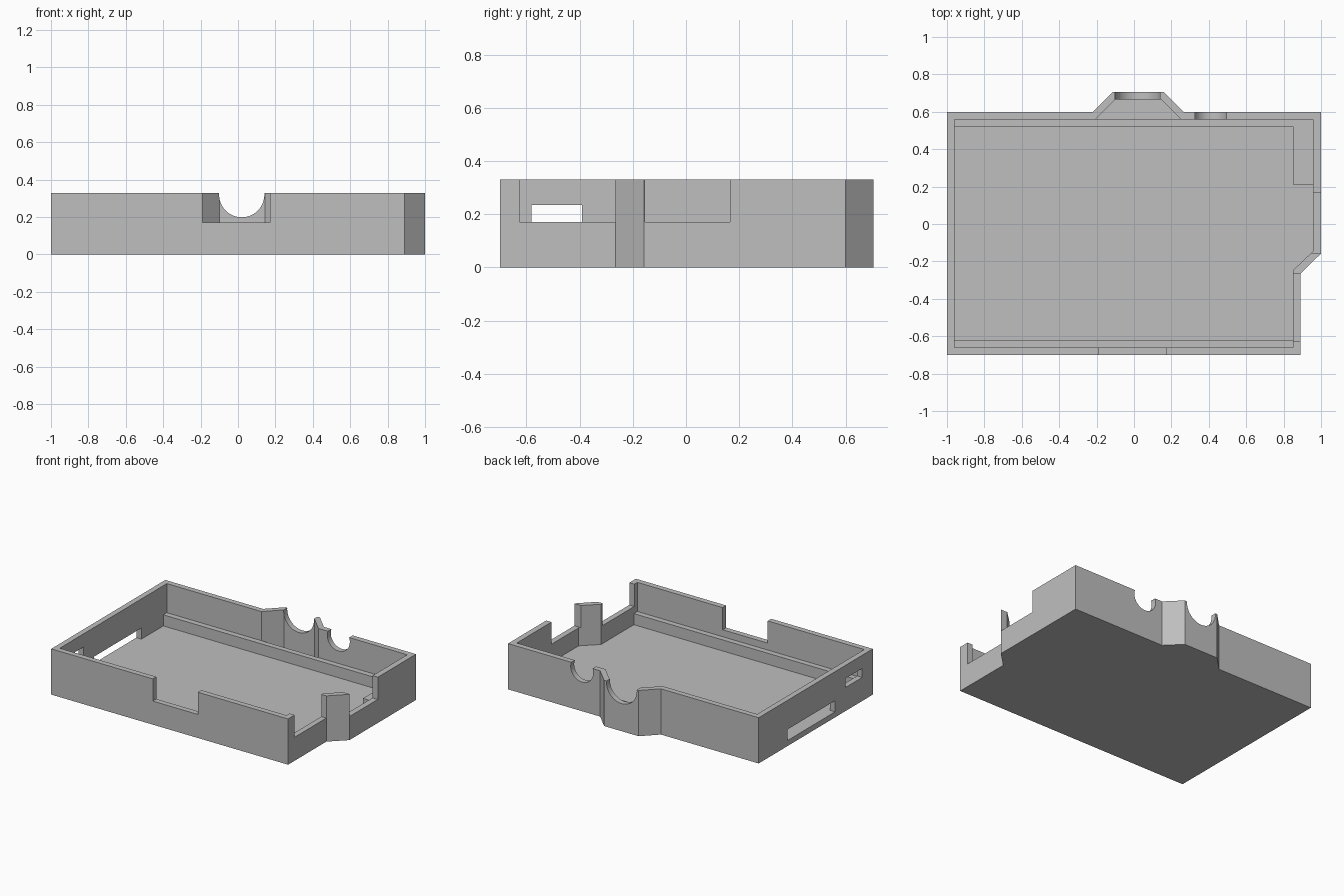
import bpy, bmesh, math
from mathutils import Vector

if "Cube" in bpy.data.objects:
    bpy.data.objects.remove(bpy.data.objects["Cube"], do_unlink=True)

TOP, FLOOR, LEDGE, NOTCH = 0.33, 0.04, 0.12, 0.17

grey = bpy.data.materials.new("plain grey plastic")
grey.use_nodes = True
colour = (0.52, 0.52, 0.52, 1)
grey.diffuse_color = colour
grey.node_tree.nodes["Principled BSDF"].inputs["Base Color"].default_value = colour


def prism(name, points, direction):
    """Extrude a planar outline into a closed solid."""
    bm = bmesh.new()
    face = bm.faces.new([bm.verts.new(p) for p in points])
    top = bmesh.ops.extrude_face_region(bm, geom=[face])["geom"]
    moved = [g for g in top if isinstance(g, bmesh.types.BMVert)]
    bmesh.ops.translate(bm, verts=moved, vec=Vector(direction))
    bmesh.ops.recalc_face_normals(bm, faces=bm.faces)
    mesh = bpy.data.meshes.new(name)
    bm.to_mesh(mesh)
    bm.free()
    mesh.materials.append(grey)
    ob = bpy.data.objects.new(name, mesh)
    bpy.context.collection.objects.link(ob)
    return ob


def slab(name, outline, z0, z1):
    return prism(name, [(x, y, z0) for x, y in outline], (0, 0, z1 - z0))


def box(name, x0, x1, y0, y1, z0, z1):
    return slab(name, [(x0, y0), (x1, y0), (x1, y1), (x0, y1)], z0, z1)


def round_cutter(name, x, z, radius, y0, y1, sides=48):
    angles = [2 * math.pi * i / sides for i in range(sides)]
    ring = [(x + radius * math.cos(a), y0, z + radius * math.sin(a)) for a in angles]
    return prism(name, ring, (0, y1 - y0, 0))


def cut(target, cutter):
    cutter.hide_render = True
    mod = target.modifiers.new("cut", "BOOLEAN")
    mod.operation = "DIFFERENCE"
    mod.solver = "EXACT"
    mod.object = cutter
    bpy.context.view_layer.objects.active = target
    bpy.ops.object.modifier_apply(modifier=mod.name)
    bpy.data.objects.remove(cutter, do_unlink=True)


# Tray shell: bumped outline hollowed above the floor
outer = [(-1, -.7), (.89, -.7), (.89, -.265), (1, -.158), (1, .6), (.265, .6),
         (.16, .705), (-.115, .705), (-.22, .6), (-1, .6)]
inner = [(-.96, -.66), (.85, -.66), (.85, -.247), (.958, -.145), (.958, .56), (.25, .56),
         (.145, .665), (-.1, .665), (-.205, .56), (-.96, .56)]
tray = slab("tray_shell", outer, 0, TOP)
cut(tray, slab("hollow", inner, FLOOR, TOP + .1))

# Open notches in the front and left-hand (+x) walls
cut(tray, box("front_notch", -.19, .17, -.8, -.64, NOTCH, TOP + .1))
cut(tray, box("side_notch_front", .83, 1.1, -.625, -.265, NOTCH, TOP + .1))
cut(tray, box("side_notch_rear", .94, 1.1, -.155, .165, NOTCH, TOP + .1))

# Through slots in the -x wall
cut(tray, box("long_slot", -1.1, -.94, -.27, .27, FLOOR, LEDGE))
cut(tray, box("small_slot", -1.1, -.94, -.58, -.39, NOTCH, .235))

# Round cable openings in the back wall
cut(tray, round_cutter("large_round_opening", .02, .32, .121, .6, .8))
cut(tray, round_cutter("small_round_opening", .41, .30, .09, .5, .7))

# Support ledges inside the tray
box("front_ledge", -.96, .85, -.66, -.62, FLOOR, LEDGE)
box("back_ledge", -.96, .85, .52, .56, FLOOR, LEDGE)
box("corner_ledge", .85, .958, .21, .56, FLOOR, LEDGE)
